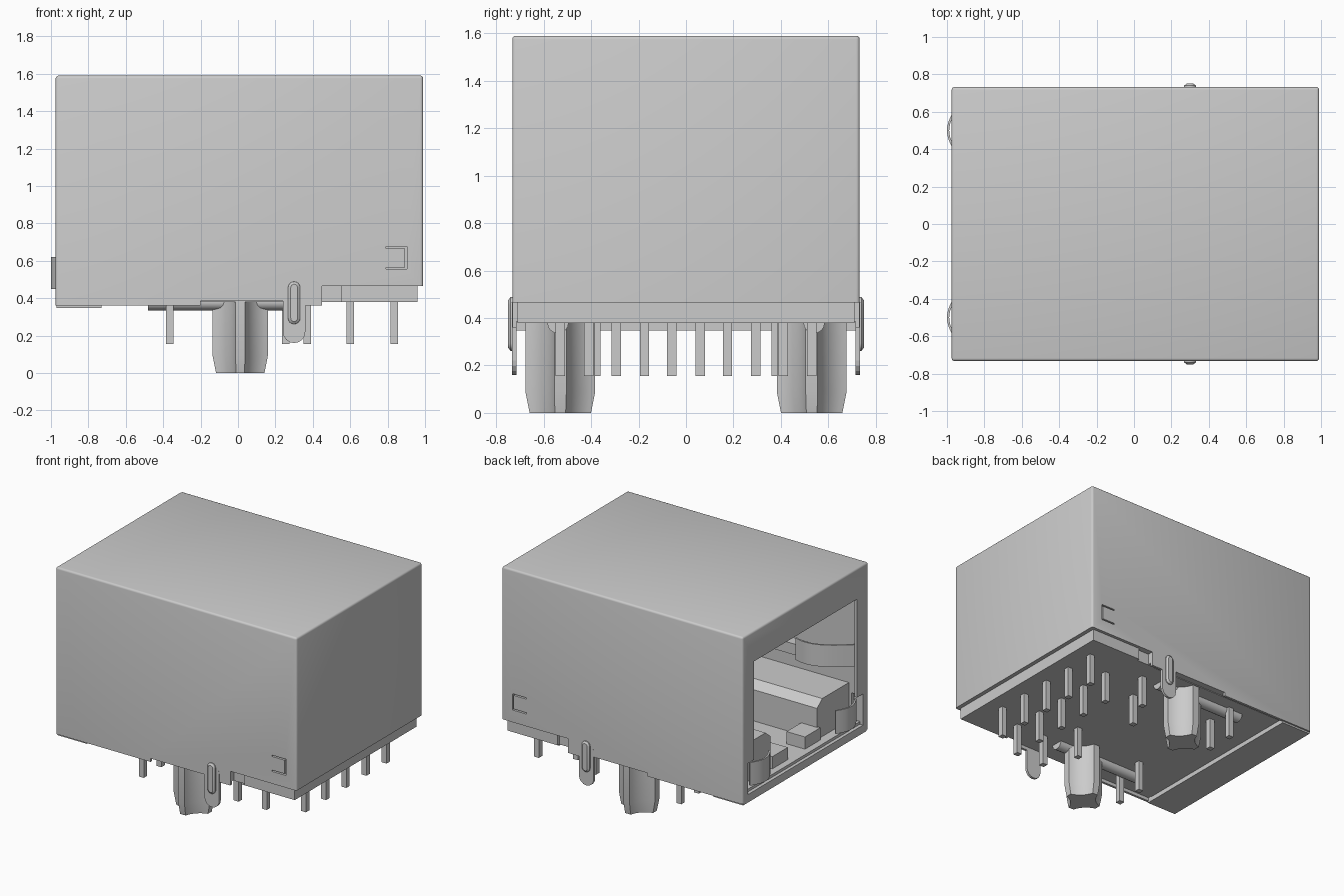
import bpy, bmesh, math
from mathutils import Vector

old = bpy.data.objects.get("Cube")
if old:
    bpy.data.objects.remove(old)

grey = bpy.data.materials.new("light grey")
grey.use_nodes = True
COLOUR = (0.6, 0.6, 0.6, 1)
grey.diffuse_color = COLOUR
grey.node_tree.nodes["Principled BSDF"].inputs["Base Color"].default_value = COLOUR


def finish(name, bm, smooth=False):
    bmesh.ops.recalc_face_normals(bm, faces=bm.faces)
    me = bpy.data.meshes.new(name)
    bm.to_mesh(me)
    bm.free()
    me.materials.append(grey)
    ob = bpy.data.objects.new(name, me)
    bpy.context.collection.objects.link(ob)
    if smooth:
        activate(ob)
        bpy.ops.object.shade_smooth_by_angle(angle=math.radians(35))
    return ob


def activate(ob):
    bpy.ops.object.select_all(action='DESELECT')
    ob.select_set(True)
    bpy.context.view_layer.objects.active = ob


def box(name, x, y, z):
    bm = bmesh.new()
    bmesh.ops.create_cube(bm, size=1)
    for v in bm.verts:
        v.co = Vector([lo + (hi - lo) * (c + 0.5) for c, (lo, hi) in zip(v.co, (x, y, z))])
    return finish(name, bm)


def loft(name, rings, smooth=False):
    """Skin a stack of equal closed rings and cap both ends."""
    bm = bmesh.new()
    loops = [[bm.verts.new(p) for p in ring] for ring in rings]
    for a, b in zip(loops, loops[1:]):
        for i in range(len(a)):
            j = (i + 1) % len(a)
            bm.faces.new((a[i], a[j], b[j], b[i]))
    bm.faces.new(loops[0])
    bm.faces.new(loops[-1])
    return finish(name, bm, smooth)


def strip(name, path, z0, z1, t):
    """Bent sheet: a plan path thickened in x and y, extruded in z."""
    side = []
    for i, p in enumerate(path):
        a, b = Vector(path[max(i - 1, 0)]), Vector(path[min(i + 1, len(path) - 1)])
        d = (b - a).normalized() * t
        side.append((p[0] - d.y, p[1] + d.x))
    outline = list(path) + side[::-1]
    return loft(name, [[(x, y, z) for x, y in outline] for z in (z0, z1)], True)


def capsule(x, z0, z1, r, n=8):
    top = [(x + r * math.cos(math.pi * i / n), z1 - r + r * math.sin(math.pi * i / n)) for i in range(n + 1)]
    return top + [(2 * x - px, z0 + z1 - pz) for px, pz in top]


def cut(ob, x, y, z):
    cutter = box("cutter", x, y, z)
    cutter.hide_render = True
    mod = ob.modifiers.new("cut", 'BOOLEAN')
    mod.object = cutter
    mod.operation = 'DIFFERENCE'
    mod.solver = 'EXACT'
    activate(ob)
    bpy.ops.object.modifier_apply(modifier=mod.name)
    bpy.data.objects.remove(cutter)


# Metal shell with softened top and upright edges
bm = bmesh.new()
bmesh.ops.create_cube(bm, size=1)
for v in bm.verts:
    v.co = Vector((0.0075 + v.co.x * 1.965, v.co.y * 1.465, 0.975 + v.co.z * 1.23))
edges = [e for e in bm.edges if max(v.co.z for v in e.verts) > 1]
bmesh.ops.bevel(bm, geom=edges, offset=0.015, segments=3, profile=0.5, affect='EDGES')
shell = finish("shell", bm, True)

# Underside recess, raised rear edge and socket opening
cut(shell, (-0.96, 0.97), (-0.715, 0.715), (0.2, 0.385))
cut(shell, (0.45, 1.2), (-1, 1), (0.2, 0.465))
cut(shell, (-0.2, 0.24), (-1, 1), (0.2, 0.385))
cut(shell, (-0.955, 0.4), (-0.64, 0.64), (0.42, 1.38))
cut(shell, (-1.2, -0.9), (-0.6, 0.6), (0.41, 1.365))
cut(shell, (-1.2, -0.9), (-0.67, 0.67), (0.41, 0.64))

# Latch slits in both side walls
for s in (-1, 1):
    y = sorted((s * 0.71, s * 0.8))
    for x, z in (((0.79, 0.9), (0.665, 0.675)), ((0.79, 0.9), (0.555, 0.565)), ((0.893, 0.903), (0.555, 0.675))):
        cut(shell, x, y, z)

# Insulating base, with a wider rear part
box("base", (-0.95, 0.55), (-0.685, 0.685), (0.38, 0.43))
box("base_step", (0.4, 0.56), (-0.69, 0.69), (0.38, 0.48))
box("rear_base", (0.55, 0.96), (-0.71, 0.71), (0.38, 0.48))
box("front_fold", (-0.97, -0.73), (-0.72, 0.72), (0.347, 0.386))

for s, side in ((-1, "right"), (1, "left")):
    # Guide blocks inside the socket: chamfered profile run along x
    profile = [(0.27, 0.42), (0.64, 0.42), (0.64, 0.71), (0.33, 0.71), (0.27, 0.66)]
    loft(side + "_guide_block", [[(x, s * y, z) for y, z in profile] for x in (-0.88, 0.4)])
    box(side + "_guide_foot", (-0.9, -0.75), sorted((s * 0.1, s * 0.28)), (0.42, 0.52))
    box(side + "_wall_rib", (-0.7, 0.4), sorted((s * 0.56, s * 0.65)), (0.84, 0.92))

    # Bowed contact springs at the mouth and along the inner walls
    bow = [(-0.955 - 0.045 * math.sin(math.pi * i / 12), s * (0.38 + 0.24 * i / 12)) for i in range(13)]
    strip(side + "_mouth_spring", bow, 0.45, 0.62, -0.012 * s)
    inner = [(-0.965 + 0.4 * i / 12, s * (0.62 - 0.17 * math.sin(math.pi * 0.65 * i / 12))) for i in range(13)]
    strip(side + "_wall_spring", inner, 0.86, 1.02, 0.012 * s)

    # Solder tab with embossed rib
    tab = capsule(0.3, 0.16, 0.48, 0.06)
    loft(side + "_solder_tab", [[(x, s * y, z) for x, z in tab] for y in (0.715, 0.733)])
    loft(side + "_tab_rib", [[(x, s * y, z) for x, z in capsule(0.3, 0.375 - h, 0.375 + h, r)]
                             for y, h, r in ((0.72, 0.115, 0.034), (0.74, 0.113, 0.032), (0.75, 0.1, 0.018))], True)

    # Fluted locating peg, tapered at the tip
    ring = []
    for q in range(4):
        for i in range(9):
            t = math.radians(255.4 - 60.8 * i / 8)
            x, y = 0.19 + 0.17 * math.cos(t), 0.19 + 0.17 * math.sin(t)
            a = q * math.pi / 2
            p = (x * math.cos(a) - y * math.sin(a), x * math.sin(a) + y * math.cos(a))
            ring.append(p)
    loft(side + "_peg", [[(0.012 + x * k, s * 0.53 + y * k, z) for x, y in ring]
                         for z, k in ((0, 0.88), (0.09, 1), (0.4, 1))], True)

    # Half-sunk round bar under the base
    bar = [(0.54 + 0.045 * math.cos(math.pi * i / 8), 0.38 + 0.045 * math.sin(math.pi * i / 8)) for i in range(16)]
    loft(side + "_bar", [[(x, s * y, z) for y, z in bar] for x in (-0.48, 0.24)], True)

# Square solder pins: two staggered rows, then mirrored outer pairs
pins = [(0.835, 0.53 - 0.235 * i) for i in range(5)] + [(0.6, 0.41 - 0.235 * i) for i in range(5)]
for s in (-1, 1):
    pins += [(0.37, s * 0.53), (0.255, s * 0.295), (-0.365, s * 0.38), (-0.365, s * 0.585)]
for n, (x, y) in enumerate(pins):
    box("pin_%d" % (n + 1), (x - 0.02, x + 0.02), (y - 0.02, y + 0.02), (0.155, 0.4))
